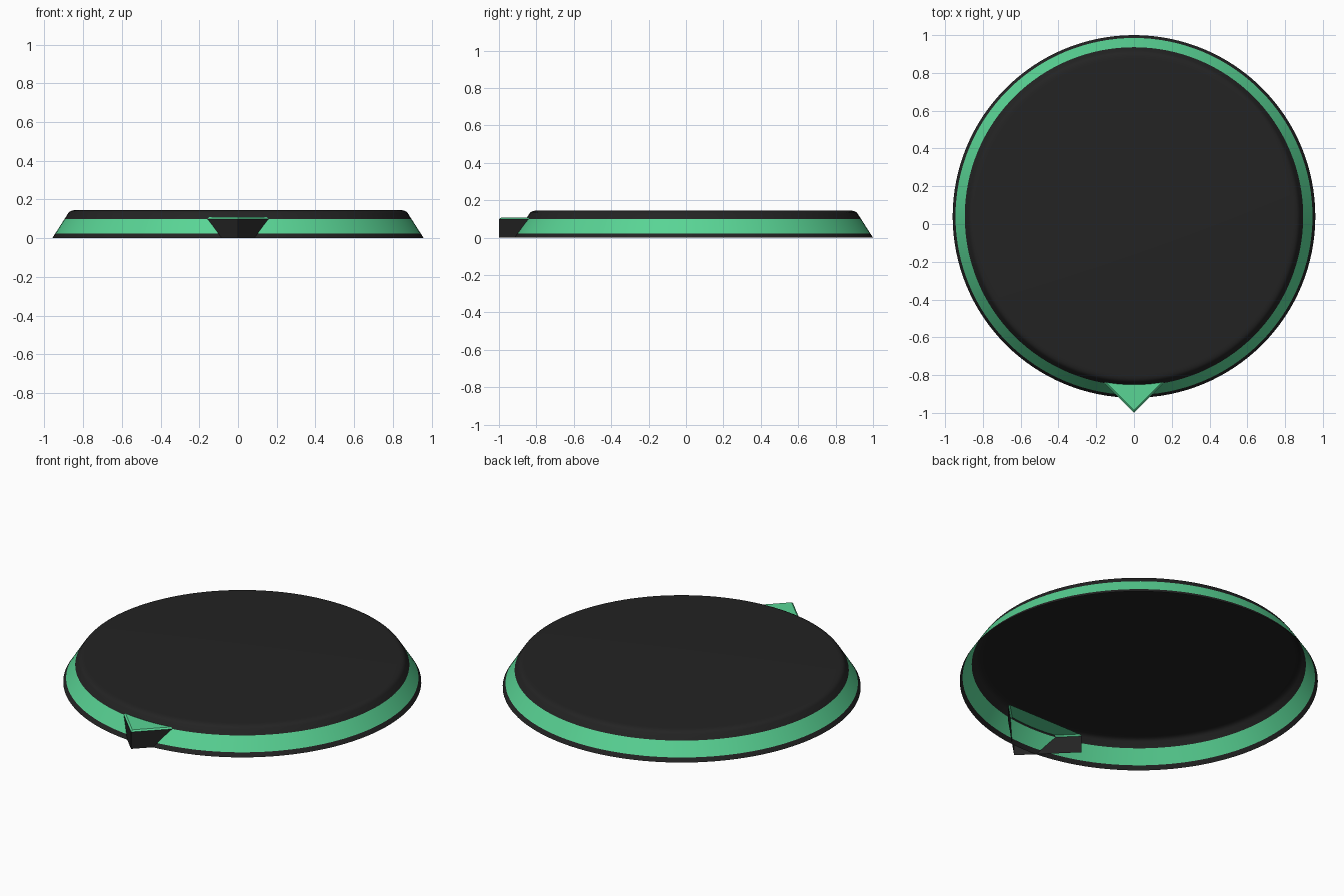
import bpy, bmesh, math

if "Cube" in bpy.data.objects:
    bpy.data.objects.remove(bpy.data.objects["Cube"])


def material(name, rgb):
    m = bpy.data.materials.new(name)
    m.diffuse_color = (*rgb, 1)
    m.use_nodes = True
    m.node_tree.nodes["Principled BSDF"].inputs["Base Color"].default_value = m.diffuse_color
    return m


BLACK = material("matte black", (0.0168, 0.0168, 0.0168))
GREEN = material("mint green", (0.10, 0.66, 0.30))
SEGMENTS = 128
CENTRE_Y = 0.04


def finish(bm, name):
    mesh = bpy.data.meshes.new(name)
    bm.to_mesh(mesh)
    bm.free()
    mesh.materials.append(BLACK)
    mesh.materials.append(GREEN)
    ob = bpy.data.objects.new(name, mesh)
    bpy.context.collection.objects.link(ob)
    bpy.ops.object.select_all(action='DESELECT')
    ob.select_set(True)
    bpy.context.view_layer.objects.active = ob
    bpy.ops.object.shade_smooth_by_angle(angle=math.radians(30))
    return ob


def bridge(bm, lower, upper, mat):
    n = len(lower)
    for i in range(n):
        j = (i + 1) % n
        bm.faces.new((lower[i], lower[j], upper[j], upper[i])).material_index = mat


# Disc shell: sloped rim with a green band and a softly rounded top, open below
profile = [(0.96, 0.0), (0.945, 0.023), (0.896, 0.10), (0.877, 0.129),
           (0.871, 0.136), (0.862, 0.141), (0.85, 0.144), (0.835, 0.145)]
bm = bmesh.new()
rings = []
for r, z in profile:
    rings.append([bm.verts.new((r * math.cos(2 * math.pi * i / SEGMENTS),
                                CENTRE_Y + r * math.sin(2 * math.pi * i / SEGMENTS), z))
                  for i in range(SEGMENTS)])
for k in range(len(rings) - 1):
    bridge(bm, rings[k], rings[k + 1], 1 if k == 1 else 0)
bm.faces.new(rings[-1])
finish(bm, "disc_shell")

# Front pointer: hollow right-angled wedge running back under the disc top
TIP, HALF = -1.0, 0.257


def wedge_ring(bm, inset, z):
    tip = TIP + inset * math.sqrt(2)
    back = TIP + HALF
    w = back - tip
    return [bm.verts.new(p) for p in ((-w, back, z), (0, tip, z), (w, back, z))]


bm = bmesh.new()
base, shoulder, top = (wedge_ring(bm, i, z) for i, z in ((0, 0), (0, 0.10), (0.009, 0.108)))
for a, b, mat in ((base, shoulder, 0), (shoulder, top, 1)):
    for i in range(2):
        bm.faces.new((a[i], a[i + 1], b[i + 1], b[i])).material_index = mat
bm.faces.new(top).material_index = 1
finish(bm, "front_pointer")
